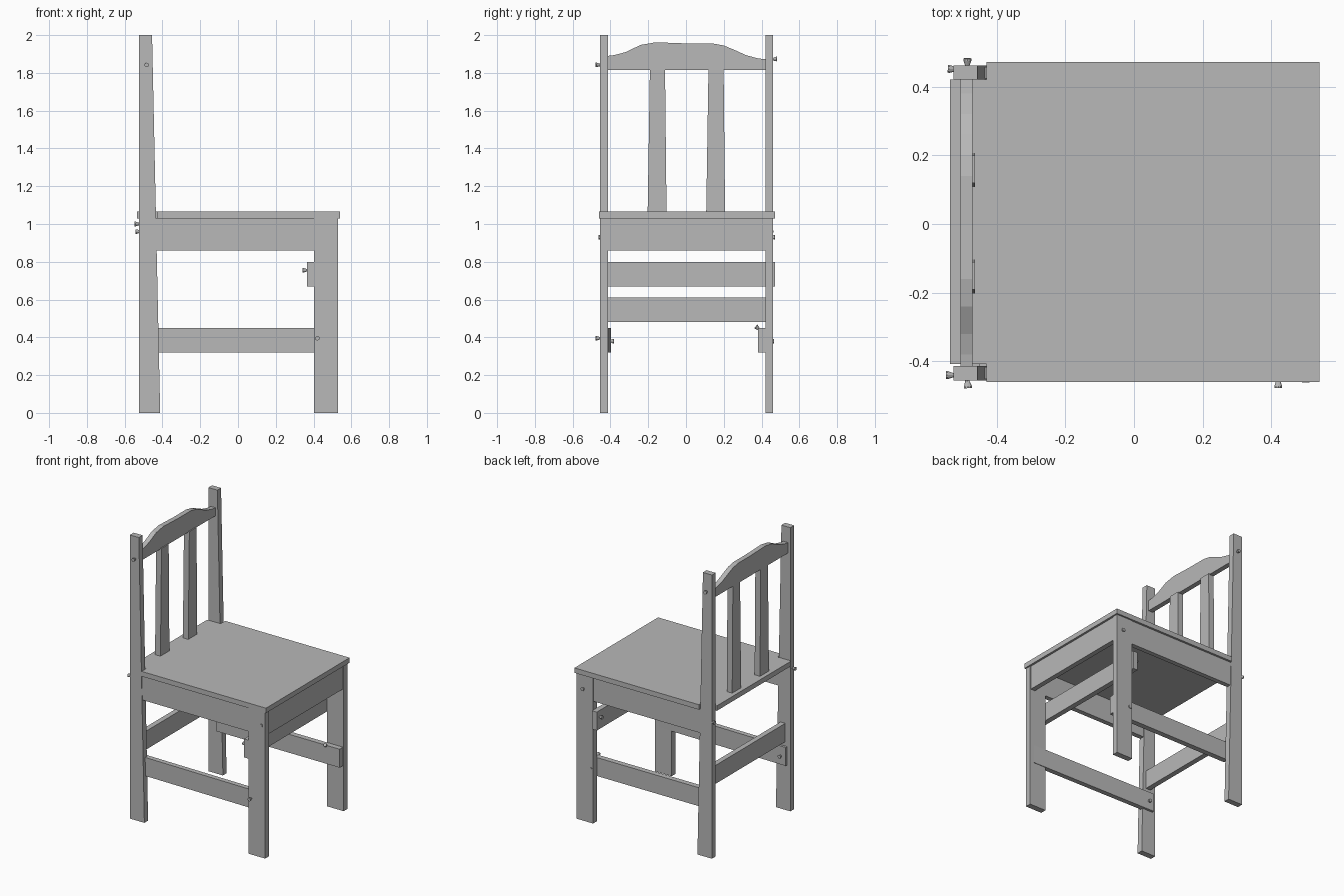
import bpy, bmesh
from mathutils import Vector

if "Cube" in bpy.data.objects:
    bpy.data.objects.remove(bpy.data.objects["Cube"])

wood = bpy.data.materials.new("plain grey")
wood.diffuse_color = (0.48, 0.48, 0.48, 1)
wood.use_nodes = True
wood.node_tree.nodes["Principled BSDF"].inputs["Base Color"].default_value = wood.diffuse_color


def finish(name, bm):
    bmesh.ops.recalc_face_normals(bm, faces=bm.faces)
    me = bpy.data.meshes.new(name)
    bm.to_mesh(me)
    bm.free()
    me.materials.append(wood)
    ob = bpy.data.objects.new(name, me)
    bpy.context.collection.objects.link(ob)
    return ob


def prism(name, pts, axis, lo, hi):
    """Extrude a 2D outline along an axis (0=x, 1=y, 2=z)."""
    bm = bmesh.new()

    def place(p, h):
        c = list(p)
        c.insert(axis, h)
        return bm.verts.new(c)
    f = bm.faces.new([place(p, lo) for p in pts])
    ext = bmesh.ops.extrude_face_region(bm, geom=[f])["geom"]
    for v in ext:
        if isinstance(v, bmesh.types.BMVert):
            v.co[axis] = hi
    return finish(name, bm)


def box(name, x, y, z):
    return prism(name, [(x[0], y[0]), (x[1], y[0]), (x[1], y[1]), (x[0], y[1])], 2, *z)


def screw(pos, direction):
    """Small screw: thin shank buried in the wood, flared head outside."""
    d = Vector(direction).normalized()
    q = d.to_track_quat('Z', 'Y')
    bm = bmesh.new()
    rings = []
    for h, r in ((-0.02, 0.006), (0.0, 0.007), (0.014, 0.012), (0.02, 0.012)):
        res = bmesh.ops.create_circle(bm, segments=10, radius=r)
        for v in res["verts"]:
            v.co = q @ (v.co + Vector((0, 0, h))) + Vector(pos)
        rings.append(res["verts"])
    for a, b in zip(rings, rings[1:]):
        for i in range(10):
            j = (i + 1) % 10
            bm.faces.new((a[i], a[j], b[j], b[i]))
    bm.faces.new(rings[0])
    bm.faces.new(rings[-1])
    finish("screw", bm)


# Seat board, notched around the back posts
prism("seat", [(-0.43, -0.46), (0.54, -0.46), (0.54, 0.472), (-0.43, 0.472),
               (-0.43, 0.42), (-0.535, 0.42), (-0.535, -0.408), (-0.43, -0.408)], 2, 1.03, 1.065)

# Legs and aprons on both sides
for side, a, b in (("near", -0.455, -0.413), ("far", 0.42, 0.461)):
    prism(side + "_back_post", [(-0.525, 0), (-0.412, 0), (-0.455, 2), (-0.525, 2)], 1, a, b)
    box(side + "_front_leg", (0.402, 0.53), (a, b), (0, 1.03))
    box(side + "_side_apron", (-0.45, 0.41), (a + 0.004, b - 0.004), (0.86, 1.03))

# Cross pieces
box("front_apron", (0.49, 0.525), (-0.415, 0.422), (0.86, 1.03))
box("front_rail", (0.365, 0.402), (-0.455, 0.472), (0.67, 0.80))
box("back_rail", (-0.485, -0.448), (-0.415, 0.422), (0.48, 0.61))

# Lower side rails; the near one sits slightly askew
prism("near_side_rail", [(-0.50, -0.431), (0.50, -0.445), (0.50, -0.41), (-0.50, -0.396)],
      2, 0.32, 0.45)
box("far_side_rail", (-0.44, 0.525), (0.382, 0.42), (0.32, 0.45))

# Curved top rail of the backrest
prism("crest_rail", [(-0.415, 1.815), (0.422, 1.815), (0.422, 1.872), (0.38, 1.877), (0.32, 1.893),
                     (0.26, 1.92), (0.20, 1.945), (0.14, 1.956), (0, 1.956), (-0.16, 1.962),
                     (-0.24, 1.948), (-0.32, 1.91), (-0.38, 1.894), (-0.415, 1.89)],
      0, -0.505, -0.47)

# Tapered back slats
for i, c in enumerate((-0.153, 0.157)):
    prism(f"back_slat_{i + 1}", [(c - 0.05, 1.06), (c + 0.05, 1.06), (c + 0.042, 1.82),
                                 (c - 0.038, 1.82)], 0, -0.505, -0.463)

# Loose screws
for pos, d in (
    ((-0.485, -0.458, 1.842), (0.1, -1, 0)),
    ((-0.485, 0.462, 1.872), (0, 1, 0.1)),
    ((0.50, -0.442, 0.93), (0, -1, 0)),
    ((0.48, 0.452, 0.93), (0, 1, 0)),
    ((0.42, -0.458, 0.395), (0, -1, 0)),
    ((-0.527, -0.44, 1.0), (-1, 0, 0)),
    ((-0.522, 0.45, 0.96), (-1, 0.1, 0)),
    ((0.362, -0.43, 0.755), (-1, 0, 0)),
    ((0.362, 0.44, 0.755), (-1, 0, 0)),
    ((0.42, 0.384, 0.445), (0, -0.8, 0.7)),
    ((-0.46, -0.40, 0.38), (0, 1, 0)),
    ((0.42, 0.446, 0.38), (0, 1, 0)),
):
    screw(pos, d)
